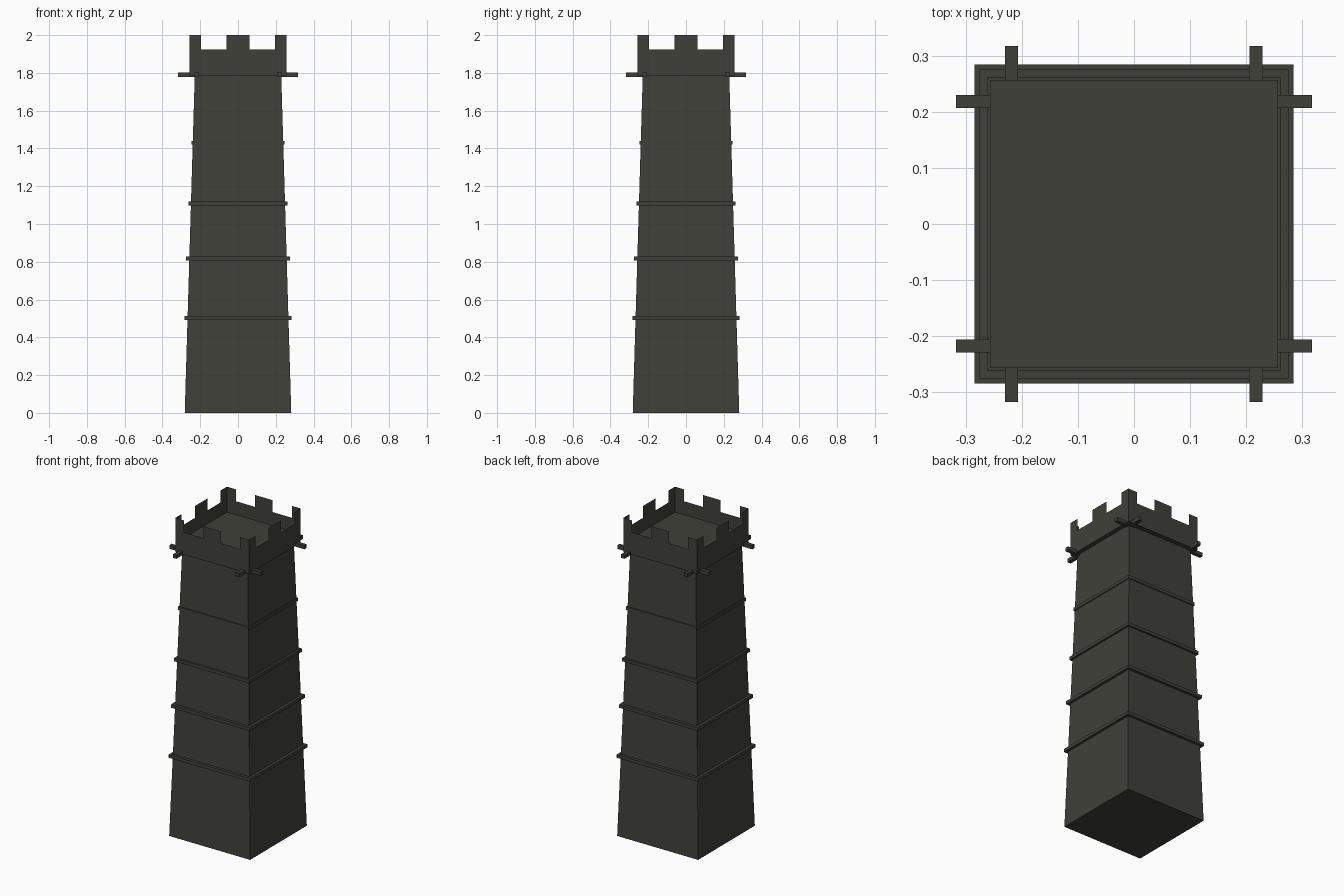
import bpy, bmesh
from mathutils import Matrix
from math import pi

cube = bpy.data.objects.get("Cube")
if cube:
    bpy.data.objects.remove(cube, do_unlink=True)

# One dark stone colour
stone = bpy.data.materials.new("dark_stone")
stone.use_nodes = True
colour = (0.051, 0.051, 0.042, 1)
stone.diffuse_color = colour
stone.node_tree.nodes["Principled BSDF"].inputs["Base Color"].default_value = colour


def finish(name, bm):
    mesh = bpy.data.meshes.new(name)
    bm.to_mesh(mesh)
    bm.free()
    mesh.materials.append(stone)
    obj = bpy.data.objects.new(name, mesh)
    bpy.context.collection.objects.link(obj)
    return obj


def ring(bm, half, z):
    return [bm.verts.new((x * half, y * half, z))
            for x, y in ((-1, -1), (1, -1), (1, 1), (-1, 1))]


def frustum(name, half_low, half_high, z_low, z_high):
    bm = bmesh.new()
    low, high = ring(bm, half_low, z_low), ring(bm, half_high, z_high)
    bm.faces.new(low[::-1])
    bm.faces.new(high)
    for i in range(4):
        j = (i + 1) % 4
        bm.faces.new((low[i], low[j], high[j], high[i]))
    return finish(name, bm)


def box(name, centre, size):
    bm = bmesh.new()
    bmesh.ops.create_cube(bm, size=1, matrix=Matrix.Translation(centre) @ Matrix.Diagonal((*size, 1)))
    return finish(name, bm)


# Tapered shaft
SHAFT_TOP = 1.785
frustum("tower_shaft", 0.282, 0.229, 0, SHAFT_TOP)

# String courses
for i, (z, half) in enumerate(((0.503, 0.284), (0.817, 0.275), (1.108, 0.262), (1.43, 0.246))):
    frustum(f"string_course_{i + 1}", half, half, z - 0.01, z + 0.01)

# Parapet: four thin battlemented walls, closed underneath, with a sunken roof deck
HALF, NOTCH, TOP, DECK = 0.257, 1.925, 2.0, 1.84
right_half = [(HALF, SHAFT_TOP), (HALF, TOP), (0.195, TOP), (0.195, NOTCH), (0.062, NOTCH), (0.062, TOP)]
outline = right_half + [(-x, z) for x, z in reversed(right_half)]
bm = bmesh.new()
for i in range(4):
    turn = Matrix.Rotation(i * pi / 2, 3, 'Z')
    wall = [bm.verts.new((x, -HALF, z)) for x, z in outline]
    bmesh.ops.rotate(bm, verts=wall, matrix=turn)
    bm.faces.new(wall[::-1])
bm.faces.new(ring(bm, HALF, SHAFT_TOP)[::-1])
bm.faces.new(ring(bm, HALF, DECK))
bmesh.ops.remove_doubles(bm, verts=bm.verts, dist=0.0001)
finish("battlement_parapet", bm)

# Crossed timbers poking out at the corners
LENGTH, THICK = 0.635, 0.023
for name, offset in (("a", -0.2185), ("b", 0.2175)):
    box(f"beam_lengthwise_{name}", (offset, 0, 1.79), (THICK, LENGTH, THICK))
    box(f"beam_crosswise_{name}", (0, -offset, 1.79), (LENGTH, THICK, THICK))
